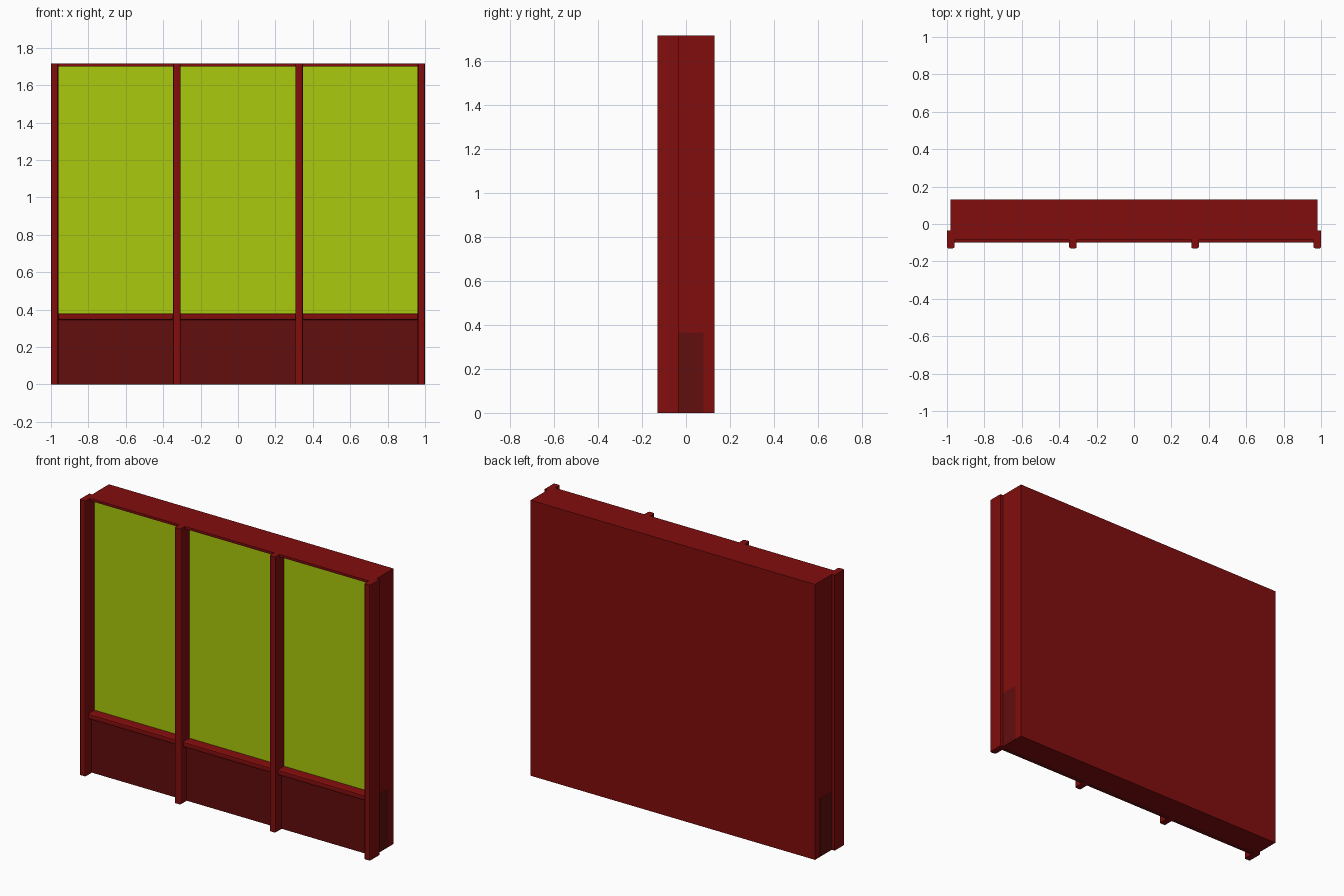
import bpy
import bmesh
from mathutils import Vector

cube = bpy.data.objects.get("Cube")
if cube:
    bpy.data.objects.remove(cube, do_unlink=True)


def material(name, rgb):
    m = bpy.data.materials.new(name)
    m.use_nodes = True
    m.diffuse_color = (*rgb, 1)
    m.node_tree.nodes["Principled BSDF"].inputs["Base Color"].default_value = (*rgb, 1)
    return m


RED = material("red paint", (0.223, 0.004, 0.004))
DARK = material("dark red panel", (0.122, 0.004, 0.004))
GREEN = material("lime pane", (0.402, 0.591, 0.004))

HEIGHT = 1.715
HALF = 0.98       # half width of the body and post centre line
BACK = -0.035     # front plane of the body
POST = 0.04       # post width


def box(name, x, y, z, mat, round_axis=None):
    """Box from (low, high) ranges; round_axis rounds the front edges along it."""
    bm = bmesh.new()
    bmesh.ops.create_cube(bm, size=1)
    for v in bm.verts:
        v.co = Vector([r[0] if c < 0 else r[1] for c, r in zip(v.co, (x, y, z))])
    if round_axis is not None:
        edges = [e for e in bm.edges
                 if all(abs(v.co.y - y[0]) < 1e-5 for v in e.verts)
                 and abs(e.verts[0].co[round_axis] - e.verts[1].co[round_axis]) > 1e-5
                 ]
        bmesh.ops.bevel(bm, geom=edges, offset=0.008, segments=3,
                        profile=0.5, affect='EDGES')
    mesh = bpy.data.meshes.new(name)
    bm.to_mesh(mesh)
    bm.free()
    mesh.materials.append(mat)
    ob = bpy.data.objects.new(name, mesh)
    bpy.context.collection.objects.link(ob)
    if round_axis is not None:
        bpy.context.view_layer.objects.active = ob
        bpy.ops.object.select_all(action='DESELECT')
        ob.select_set(True)
        bpy.ops.object.shade_smooth_by_angle()
    return ob


# Wall body and the darker base that shows at its ends
box("wall_body", (-HALF, HALF), (BACK, 0.13), (0, HEIGHT), RED)
box("base_panel", (-HALF - 0.001, HALF + 0.001), (-0.068, 0.08), (0.001, 0.365), DARK)

# Top rail
box("top_rail", (-HALF, HALF), (-0.085, BACK), (1.70, HEIGHT), RED)

# Posts, with a pane and a sill in each bay between them
centres = [-HALF + i * 2 * HALF / 3 for i in range(4)]
for i, c in enumerate(centres):
    box(f"post_{i + 1}", (c - POST / 2, c + POST / 2), (-0.13, BACK), (0, HEIGHT), RED, 2)
for i, (a, b) in enumerate(zip(centres, centres[1:])):
    bay = (a + POST / 2, b - POST / 2)
    box(f"pane_{i + 1}", bay, (BACK - 0.006, BACK), (0.365, 1.70), GREEN)
    box(f"sill_{i + 1}", bay, (-0.10, BACK), (0.345, 0.38), RED, 0)
